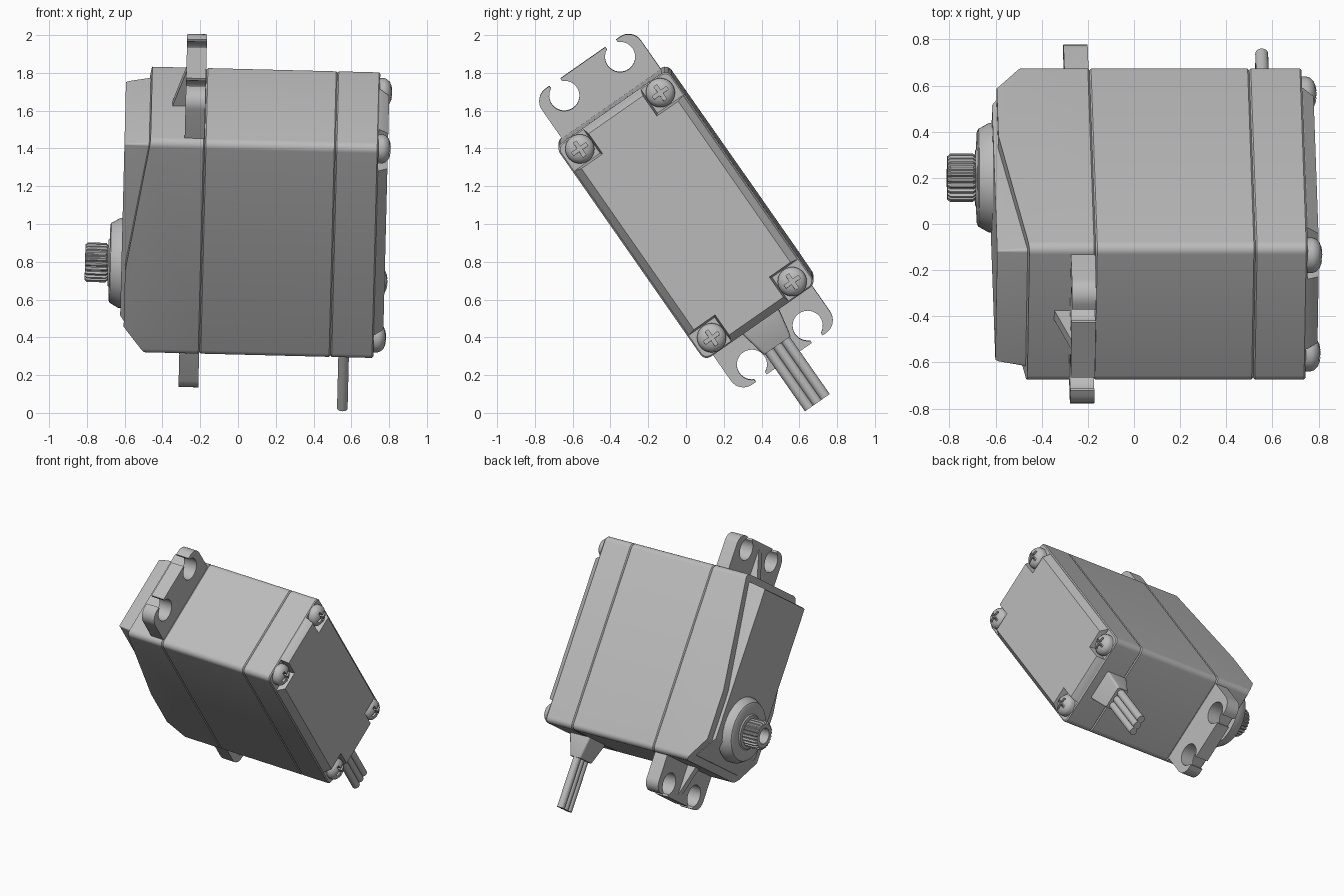
import bpy, bmesh
from math import sin, cos, pi, radians, asin
from mathutils import Matrix, Vector

if "Cube" in bpy.data.objects:
    bpy.data.objects.remove(bpy.data.objects["Cube"])

# Local frame: x = shaft axis (front end negative), y = long side, z = short side
POSE = (Matrix.Translation((0, 0, 1.065)) @ Matrix.Rotation(0.025, 4, 'Y')
        @ Matrix.Rotation(radians(-55.1), 4, 'X'))
HALF_LONG, HALF_SHORT, CORNER = 0.69, 0.36, 0.04
parts = []

grey = bpy.data.materials.new("light_grey")
grey.use_nodes = True
grey.diffuse_color = (0.5, 0.5, 0.5, 1)
grey.node_tree.nodes["Principled BSDF"].inputs["Base Color"].default_value = (0.5, 0.5, 0.5, 1)


def loft(rings):
    """Skin a list of equal-length point rings and close both ends."""
    bm = bmesh.new()
    loops = [[bm.verts.new(p) for p in ring] for ring in rings]
    n = len(loops[0])
    for a, b in zip(loops, loops[1:]):
        for i in range(n):
            j = (i + 1) % n
            bm.faces.new((a[i], a[j], b[j], b[i]))
    bm.faces.new(loops[0][::-1])
    bm.faces.new(loops[-1])
    return bm


def finish(name, bm):
    bmesh.ops.recalc_face_normals(bm, faces=bm.faces)
    bm.transform(POSE)
    mesh = bpy.data.meshes.new(name)
    bm.to_mesh(mesh)
    bm.free()
    mesh.materials.append(grey)
    obj = bpy.data.objects.new(name, mesh)
    bpy.context.collection.objects.link(obj)
    parts.append(obj)
    return obj


def at_x(x, outline):
    return [(x, u, v) for u, v in outline]


def arc(cu, cv, r, start, end, steps):
    return [(cu + r * cos(start + (end - start) * i / steps),
             cv + r * sin(start + (end - start) * i / steps)) for i in range(steps + 1)]


def rounded(hu, hv, r):
    pts = []
    for k, (su, sv) in enumerate(((1, 1), (-1, 1), (-1, -1), (1, -1))):
        pts += arc(su * (hu - r), sv * (hv - r), r, k * pi / 2, (k + 1) * pi / 2, 6)
    return pts


def circle(u, v, r, n=48):
    return arc(u, v, r, 0, 2 * pi * (n - 1) / n, n - 1)


def body_ring(x, inset):
    return at_x(x, rounded(HALF_LONG - inset, HALF_SHORT - inset, CORNER - inset / 2))


def slice_off(bm, p, q):
    """Trim by the plane through two (x, long) points, keeping the middle."""
    no = Vector((q[1] - p[1], p[0] - q[0], 0)).normalized()
    co = Vector((p[0], p[1], 0))
    if no.dot(Vector((-0.3, 0, 0)) - co) > 0:
        no = -no
    bmesh.ops.bisect_plane(bm, geom=bm.verts[:] + bm.edges[:] + bm.faces[:],
                           plane_co=co, plane_no=no, clear_outer=True)
    bmesh.ops.holes_fill(bm, edges=[e for e in bm.edges if e.is_boundary], sides=0)


# Case sections, with small chamfers forming the seams
G = 0.007
for name, x0, x1 in (("middle_case", -0.185, 0.508), ("rear_case", 0.508, 0.735)):
    finish(name, loft([body_ring(x0, G), body_ring(x0 + G, 0),
                       body_ring(x1 - G, 0), body_ring(x1, G)]))

# Front case with sloping rim and chamfered end
shell = loft([body_ring(-0.59, 0), body_ring(-0.185 - G, 0), body_ring(-0.185, G)])
slice_off(shell, (-0.472, -HALF_LONG), (-0.59, 0.15))
slice_off(shell, (-0.59, 0.51), (-0.47, HALF_LONG))
finish("front_case", shell)

# Inset gear cover
cover = loft([body_ring(-0.61, 0.072), body_ring(-0.595, 0.066), body_ring(-0.45, 0.045)])
slice_off(cover, (-0.595, 0.51), (-0.475, HALF_LONG))
finish("gear_cover", cover)

# Output boss and splined shaft
SHAFT = 0.35
finish("shaft_boss", loft([at_x(x, circle(SHAFT, 0, r)) for x, r in
       ((-0.58, 0.24), (-0.622, 0.238), (-0.668, 0.212), (-0.674, 0.2),
        (-0.674, 0.13), (-0.682, 0.12))]))

TEETH = 24


def spline(x, r):
    pts = []
    for i in range(TEETH * 4):
        a = 2 * pi * i / (TEETH * 4)
        rr = r if i % 4 < 2 else r * 0.9
        pts.append((x, SHAFT + rr * cos(a), rr * sin(a)))
    return pts


finish("splined_shaft", loft(
    [spline(-0.66, 0.095), spline(-0.683, 0.095), spline(-0.692, 0.105),
     spline(-0.79, 0.105), spline(-0.803, 0.094),
     at_x(-0.803, circle(SHAFT, 0, 0.058, TEETH * 4)),
     at_x(-0.72, circle(SHAFT, 0, 0.055, TEETH * 4))]))

# Mounting ears with open screw slots, and their gussets
EAR_U, EAR_V, HOLE_U, HOLE_V, HOLE_R, SLOT = 0.955, 0.32, 0.868, 0.18, 0.08, 0.035
gap = asin(SLOT / HOLE_R)
half = ([(0.66, EAR_V)]
        + arc(EAR_U - 0.08, EAR_V - 0.08, 0.08, pi / 2, 0, 8)
        + [(EAR_U, HOLE_V + SLOT)]
        + arc(HOLE_U, HOLE_V, HOLE_R, gap, 2 * pi - gap, 28)
        + [(EAR_U, HOLE_V - SLOT)])
ear = half + [(u, -v) for u, v in reversed(half)]
for side, s in (("upper", -1), ("lower", 1)):
    outline = [(s * u, v) for u, v in ear]
    finish(side + "_ear", loft([at_x(-0.292, outline), at_x(-0.187, outline)]))
    tri = [(-0.36, 0.67), (-0.36, 0.69), (-0.28, 0.95), (-0.28, 0.67)]
    finish(side + "_gusset", loft([[(x, s * u, v) for x, u in tri]
                                   for v in (-0.025, 0.025)]))


# Raised rear plate with notched corners
def notched(x, hu, hv, cu, cv):
    quarter = [(hu, cv), (cu, cv), (cu, hv)]
    pts = []
    for su, sv in ((1, 1), (-1, 1), (-1, -1), (1, -1)):
        q = [(su * u, sv * v) for u, v in quarter]
        pts += q if su * sv > 0 else q[::-1]
    return at_x(x, pts)


finish("rear_plate", loft([notched(0.725, 0.685, 0.352, 0.53, 0.185),
                           notched(0.738, 0.683, 0.35, 0.53, 0.185),
                           notched(0.785, 0.65, 0.312, 0.52, 0.175)]))

# Domed cross-head screws
W, A = 0.01, 0.046
plus = [(A, -W), (A, W), (W, W), (W, A), (-W, A), (-W, W),
        (-A, W), (-A, -W), (-W, -W), (-W, -A), (W, -A), (W, -W)]
for i, (su, sv) in enumerate(((1, 1), (-1, 1), (-1, -1), (1, -1))):
    cu, cv = su * 0.61, sv * 0.26
    screw = finish("screw_%d" % (i + 1), loft(
        [at_x(x, circle(cu, cv, r, 32)) for x, r in
         ((0.72, 0.077), (0.757, 0.077), (0.772, 0.072), (0.787, 0.058),
          (0.796, 0.038), (0.8, 0.016))]))
    cutter = finish("cross_cutter", loft([at_x(x, [(cu + u, cv + v) for u, v in plus])
                                          for x in (0.765, 0.85)]))
    parts.remove(cutter)
    cutter.hide_render = True
    mod = screw.modifiers.new("cross", 'BOOLEAN')
    mod.operation, mod.solver, mod.object = 'DIFFERENCE', 'EXACT', cutter
    bpy.context.view_layer.objects.active = screw
    bpy.ops.object.modifier_apply(modifier=mod.name)
    bpy.data.objects.remove(cutter)

# Cable boot and three wires
CABLE_X = 0.578
finish("cable_boot", loft([[(CABLE_X + x, u, v) for x, v in rounded(hx, hv, 0.015)]
       for u, hx, hv in ((0.66, 0.085, 0.115), (0.7, 0.085, 0.115),
                         (0.82, 0.052, 0.092), (0.845, 0.045, 0.085))]))
for i in (-1, 0, 1):
    finish("wire_%d" % (i + 2), loft([[(CABLE_X + x, u, v) for x, v in
           circle(0, i * 0.052, 0.028, 20)] for u in (0.8, 1.215)]))

# Smooth the rounded surfaces, keep the edges sharp
bpy.ops.object.select_all(action='DESELECT')
for obj in parts:
    obj.select_set(True)
bpy.context.view_layer.objects.active = parts[0]
bpy.ops.object.shade_smooth_by_angle(angle=radians(28))
